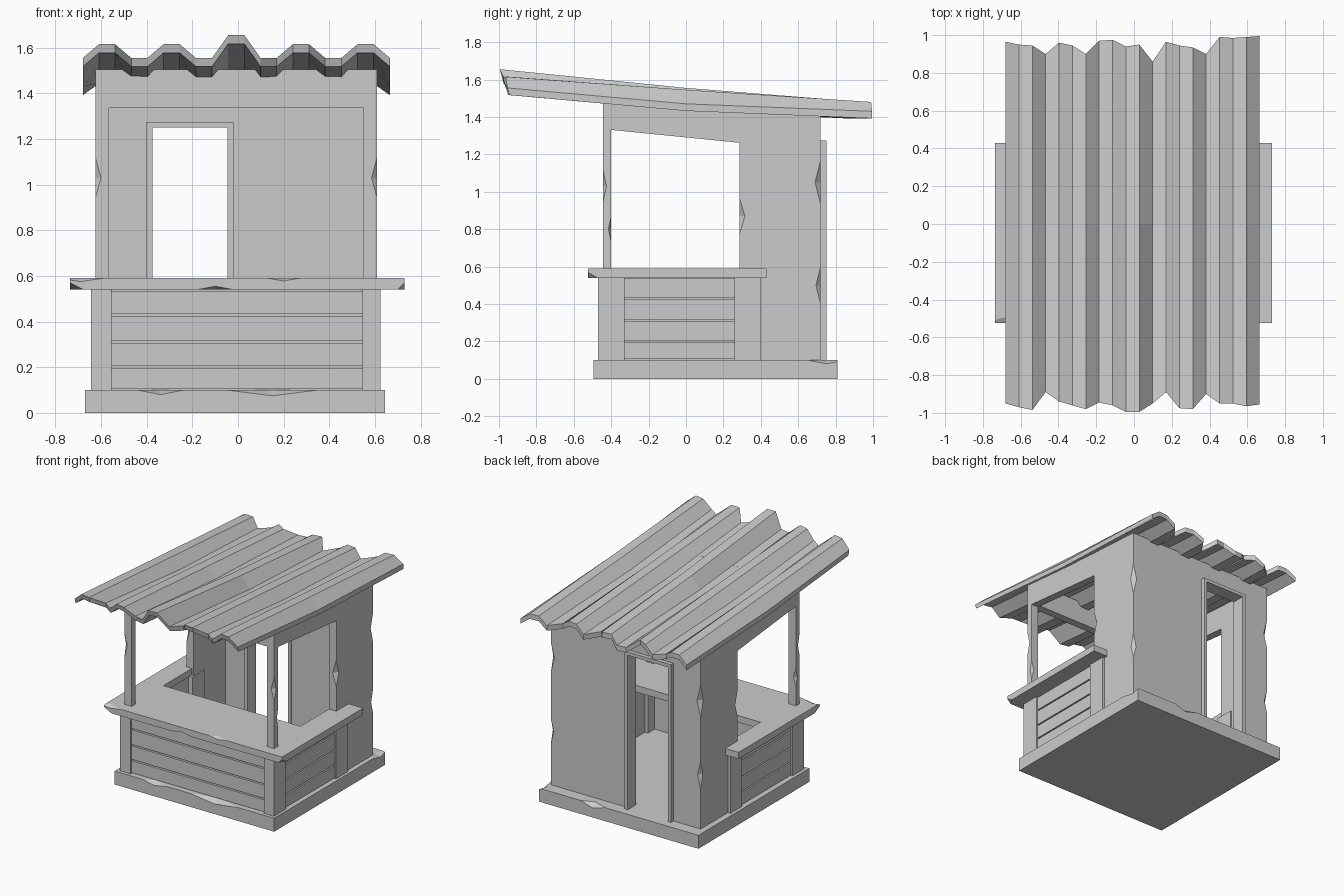
import bpy
import bmesh
from mathutils import Vector, Matrix

old = bpy.data.objects.get("Cube")
if old:
    bpy.data.objects.remove(old, do_unlink=True)

GREY = (0.6, 0.6, 0.6, 1.0)
paint = bpy.data.materials.new("plain_grey")
paint.use_nodes = True
paint.diffuse_color = GREY
paint.node_tree.nodes["Principled BSDF"].inputs["Base Color"].default_value = GREY


def finish(name, bm):
    """Turn a bmesh into a flat shaded, painted object."""
    bmesh.ops.recalc_face_normals(bm, faces=bm.faces)
    mesh = bpy.data.meshes.new(name)
    bm.to_mesh(mesh)
    bm.free()
    mesh.materials.append(paint)
    obj = bpy.data.objects.new(name, mesh)
    bpy.context.collection.objects.link(obj)
    return obj


def extrude(name, points, axis, start, end):
    """Extrude a closed 2D outline along one axis."""
    bm = bmesh.new()
    verts = []
    for point in points:
        co = list(point)
        co.insert(axis, start)
        verts.append(bm.verts.new(co))
    face = bm.faces.new(verts)
    grown = bmesh.ops.extrude_face_region(bm, geom=[face])["geom"]
    shift = Vector((0, 0, 0))
    shift[axis] = end - start
    moved = [v for v in grown if isinstance(v, bmesh.types.BMVert)]
    bmesh.ops.translate(bm, verts=moved, vec=shift)
    return finish(name, bm)


def box(name, x, y, z):
    outline = [(x[0], y[0]), (x[1], y[0]), (x[1], y[1]), (x[0], y[1])]
    return extrude(name, outline, 2, z[0], z[1])


def chip(obj, *nicks):
    """Cut diamond shaped nicks, each a centre and a half size, out of a part."""
    for centre, size in nicks:
        bm = bmesh.new()
        place = Matrix.Translation(centre) @ Matrix.Diagonal((*size, 1))
        bmesh.ops.create_uvsphere(bm, u_segments=4, v_segments=2, radius=1, matrix=place)
        cutter = finish("nick_cutter", bm)
        cutter.hide_render = True
        mod = obj.modifiers.new("nick", "BOOLEAN")
        mod.operation = "DIFFERENCE"
        mod.solver = "EXACT"
        mod.object = cutter
        graph = bpy.context.evaluated_depsgraph_get()
        worn = bpy.data.meshes.new_from_object(obj.evaluated_get(graph))
        obj.modifiers.clear()
        obj.data = worn
        bpy.data.objects.remove(cutter, do_unlink=True)


# Main levels and wall lines
FLOOR, SHELF, COUNTER = 0.10, 0.54, 0.59
LEFT, RIGHT, FRONT, BACK = 0.61, -0.625, -0.445, 0.72
WALL = 0.06

# Floor slab with worn edges
slab = box("floor_slab", (-0.67, 0.645), (-0.495, 0.81), (0, FLOOR))
chip(slab,
     ((0.15, -0.495, FLOOR), (0.2, 0.05, 0.025)),
     ((-0.34, -0.495, FLOOR), (0.1, 0.05, 0.02)),
     ((0.2, 0.81, FLOOR), (0.1, 0.04, 0.03)),
     ((0.645, 0.75, FLOOR), (0.04, 0.1, 0.02)))

# Side walls: full height at the back, a sloped header towards the front
side = [(BACK, FLOOR), (BACK, 1.42), (0, 1.465), (FRONT, 1.505),
        (FRONT, 1.335), (0.285, 1.262), (0.285, FLOOR)]
left_wall = extrude("left_wall", side, 0, LEFT - WALL, LEFT)
right_wall = extrude("right_wall", side, 0, RIGHT, RIGHT + WALL)
for wall, x in ((left_wall, LEFT), (right_wall, RIGHT)):
    chip(wall,
         ((x, BACK, 1.05), (0.03, 0.03, 0.12)),
         ((x, BACK, 0.5), (0.025, 0.025, 0.1)),
         ((x, 0.285, 0.87), (0.03, 0.03, 0.1)))

# Front header
box("front_header", (RIGHT + WALL, LEFT - WALL), (FRONT, FRONT + WALL), (1.335, 1.505))

# Back wall with a doorway
DOOR = (-0.40, -0.02)
DOOR_TOP = 1.275
inner = (RIGHT + WALL, LEFT - WALL)
extrude("back_wall",
        [(inner[0], FLOOR), (DOOR[0], FLOOR), (DOOR[0], DOOR_TOP), (DOOR[1], DOOR_TOP),
         (DOOR[1], FLOOR), (inner[1], FLOOR), (inner[1], 1.42), (inner[0], 1.42)],
        1, BACK - WALL, BACK)

# Door frame, standing proud of the wall
JAMB = 0.025
a, b = DOOR
extrude("door_frame",
        [(a, FLOOR), (a, DOOR_TOP), (b, DOOR_TOP), (b, FLOOR), (b - JAMB, FLOOR),
         (b - JAMB, DOOR_TOP - JAMB), (a + JAMB, DOOR_TOP - JAMB), (a + JAMB, FLOOR)],
        1, 0.65, 0.75)

# Front roof posts
for name, x in (("left_roof_post", (LEFT - WALL, LEFT)), ("right_roof_post", (RIGHT, RIGHT + WALL))):
    post = box(name, x, (FRONT, FRONT + 0.045), (COUNTER, 1.34))
    outer = max(x, key=abs)
    chip(post,
         ((outer, FRONT, 1.03), (0.025, 0.02, 0.09)),
         ((outer, FRONT + 0.045, 0.8), (0.02, 0.015, 0.07)))

# U-shaped counter top
top = extrude("counter_top",
              [(-0.735, -0.525), (0.73, -0.525), (0.73, 0.43), (0.55, 0.43),
               (0.55, -0.05), (-0.58, -0.05), (-0.58, 0.43), (-0.735, 0.43)],
              2, SHELF, COUNTER)
chip(top,
     ((-0.1, -0.525, SHELF), (0.08, 0.04, 0.015)),
     ((-0.69, -0.525, COUNTER), (0.1, 0.03, 0.015)),
     ((0.2, -0.525, COUNTER), (0.07, 0.03, 0.012)),
     ((0.73, -0.525, SHELF), (0.03, 0.05, 0.03)),
     ((-0.735, -0.525, SHELF), (0.06, 0.06, 0.03)))

# Counter corner posts
for end, y in (("front", (-0.47, -0.33)), ("back", (0.26, 0.40))):
    box("left_" + end + "_counter_post", (0.545, 0.625), y, (FLOOR, SHELF))
    box("right_" + end + "_counter_post", (-0.645, -0.555), y, (FLOOR, SHELF))

# Plank cladding between the posts, on thin backing boards
box("front_backing", (-0.555, 0.545), (-0.44, -0.41), (FLOOR, SHELF))
box("left_backing", (0.57, 0.595), (-0.33, 0.26), (FLOOR, SHELF))
box("right_backing", (-0.615, -0.59), (-0.33, 0.26), (FLOOR, SHELF))
seams = [FLOOR, 0.2, 0.31, 0.43, SHELF]
for low, high in zip(seams, seams[1:]):
    z = (low + 0.005, high - 0.005)
    box("front_plank", (-0.555, 0.545), (-0.46, -0.44), z)
    box("left_plank", (0.595, 0.615), (-0.33, 0.26), z)
    box("right_plank", (-0.635, -0.615), (-0.33, 0.26), z)

# Corrugated roof sheet with ragged front and back ends
front_ends = [0.95, 0.97, 0.985, 0.89, 0.94, 0.96, 0.98, 0.945, 0.96, 0.995,
              0.995, 0.95, 0.89, 0.975, 0.98, 0.9, 0.95, 0.95, 0.965, 0.955]
back_ends = [0.965, 0.95, 0.945, 0.9, 0.96, 0.945, 0.9, 0.97, 0.975, 0.94,
             0.95, 0.86, 0.965, 0.945, 0.935, 0.9, 0.99, 0.985, 0.99, 0.995]
THICK = 0.038
bm = bmesh.new()
rows = []
for i, (front, back) in enumerate(zip(front_ends, back_ends)):
    x = -0.68 + 0.0708 * i
    ridge = i % 4 in (1, 2)
    extra = 0.04 if i in (9, 10) else 0
    stations = [(-front, 1.615 + extra, 0.06), (0, 1.545 + extra / 4, 0.075), (back, 1.48, 0.05)]
    row = []
    for y, peak, depth in stations:
        z = peak if ridge else peak - depth
        row.append((bm.verts.new((x, y, z)), bm.verts.new((x, y + 0.01 * (y < 0), z - THICK))))
    rows.append(row)
for r, s in zip(rows, rows[1:]):
    for j in range(2):
        for k in range(2):
            bm.faces.new((r[j][k], s[j][k], s[j + 1][k], r[j + 1][k]))
    for j in (0, 2):
        bm.faces.new((r[j][0], s[j][0], s[j][1], r[j][1]))
for r in (rows[0], rows[-1]):
    for j in range(2):
        bm.faces.new((r[j][0], r[j + 1][0], r[j + 1][1], r[j][1]))
finish("corrugated_roof", bm)
